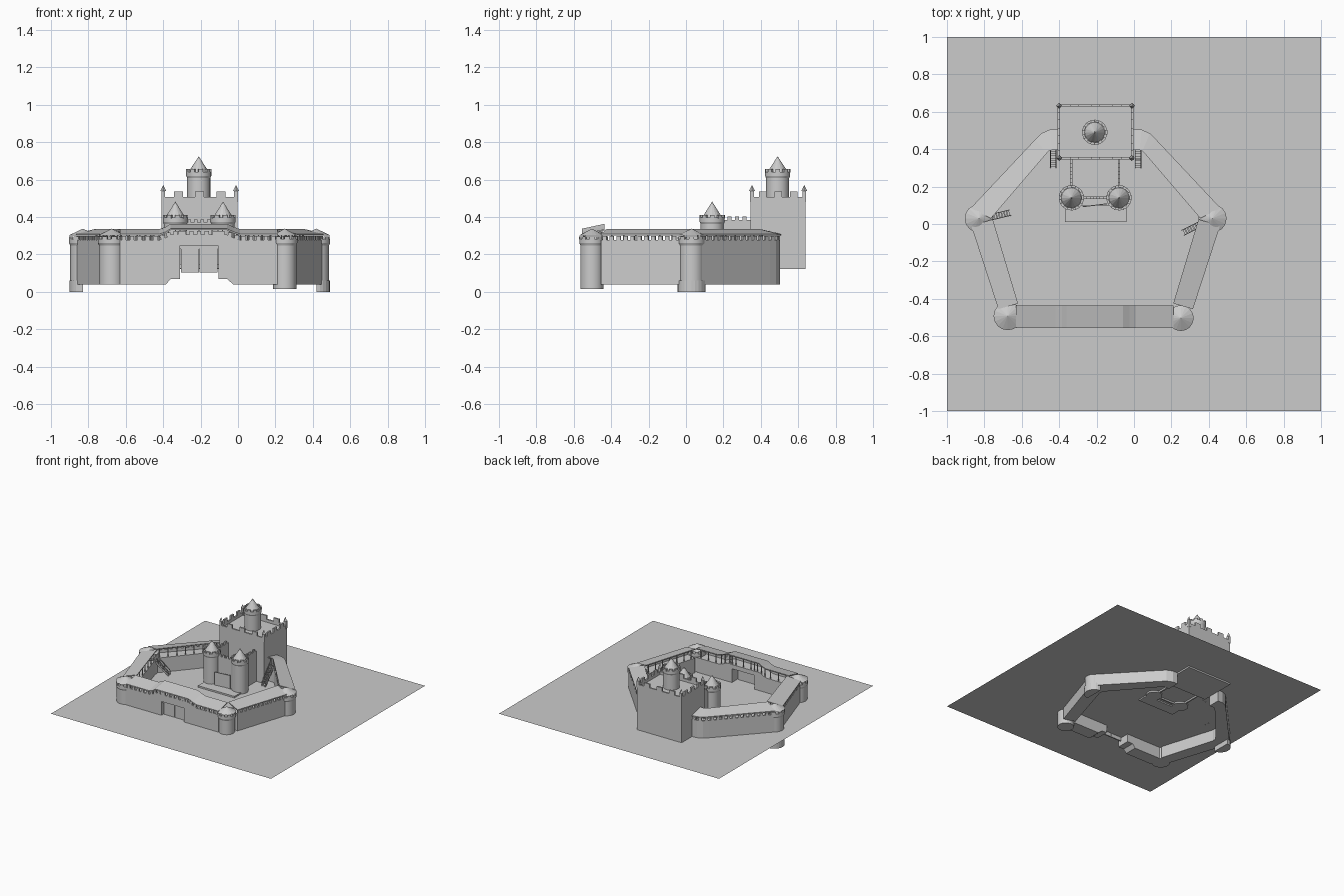
import bpy, bmesh, math
from mathutils import Vector, Matrix

if "Cube" in bpy.data.objects:
    bpy.data.objects.remove(bpy.data.objects["Cube"])

GROUND = 0.135
MID = -0.41            # x and mirrored x add up to this


def finish(bm, name, smooth=False):
    bmesh.ops.recalc_face_normals(bm, faces=bm.faces)
    me = bpy.data.meshes.new(name)
    bm.to_mesh(me)
    bm.free()
    ob = bpy.data.objects.new(name, me)
    bpy.context.collection.objects.link(ob)
    if smooth:
        bpy.ops.object.select_all(action='DESELECT')
        ob.select_set(True)
        bpy.context.view_layer.objects.active = ob
        bpy.ops.object.shade_smooth_by_angle(angle=math.radians(30))
    return ob


def box(bm, x0, x1, y0, y1, z0, z1):
    m = Matrix.Translation(((x0 + x1) / 2, (y0 + y1) / 2, (z0 + z1) / 2))
    bmesh.ops.create_cube(bm, size=1, matrix=m @ Matrix.Diagonal((x1 - x0, y1 - y0, z1 - z0, 1)))


def turned_box(bm, c, size, ang, pitch=0.0):
    m = Matrix.Translation(c) @ Matrix.Rotation(ang, 4, 'Z') @ Matrix.Rotation(pitch, 4, 'Y')
    bmesh.ops.create_cube(bm, size=1, matrix=m @ Matrix.Diagonal((*size, 1)))


def cone(bm, x, y, z0, z1, r0, r1, n=32, caps=True):
    bmesh.ops.create_cone(bm, cap_ends=caps, segments=n, radius1=r0, radius2=r1,
                          depth=z1 - z0, matrix=Matrix.Translation((x, y, (z0 + z1) / 2)))


def loft(bm, rings):
    vs = [[bm.verts.new(p) for p in r] for r in rings]
    for a, b in zip(vs, vs[1:]):
        for i in range(len(a)):
            j = (i + 1) % len(a)
            bm.faces.new((a[i], a[j], b[j], b[i]))
    bm.faces.new(vs[0])
    bm.faces.new(vs[-1])


def spaced(a, b, step):
    n = max(1, round((b - a).length / step))
    return [a.lerp(b, (i + 0.5) / n) for i in range(n)]


def curtain(name, stations, posts=True):
    """Stations: outer xy, inner xy, wall bottom, lift of the upper parts."""
    def section(fo, fi, zo0, zo1, zi0, zi1, use_bottom=False):
        out = []
        for o, i, bot, dz in stations:
            o, i = Vector(o), Vector(i)
            p, q = o.lerp(i, fo), o.lerp(i, fi)
            lo_o, lo_i = (bot, bot) if use_bottom else (zo0 + dz, zi0 + dz)
            out.append([(*p, lo_o), (*p, zo1 + dz), (*q, zi1 + dz), (*q, lo_i)])
        return out
    bm = bmesh.new()
    loft(bm, section(.03, .92, 0, .255, 0, .255, True))
    loft(bm, section(.03, .15, .25, .278, .25, .278))
    finish(bm, name + "_wall")
    bm = bmesh.new()
    loft(bm, section(0, 1, .302, .31, .328, .336))
    finish(bm, name + "_roof")
    # merlons outside, roof posts and rail inside
    bm = bmesh.new()
    for s, t in zip(stations, stations[1:]):
        for f, step, dims, zc in ((.09, .04, (.022, .013, .022), .287), (.88, .065, (.006, .006, .08), .292)):
            if f > .5 and not posts:
                continue
            a = Vector((*Vector(s[0]).lerp(Vector(s[1]), f), zc + s[3]))
            b = Vector((*Vector(t[0]).lerp(Vector(t[1]), f), zc + t[3]))
            d = b - a
            ang = math.atan2(d.y, d.x)
            for p in spaced(a, b, step):
                turned_box(bm, p, dims, ang)
    finish(bm, name + "_merlons_and_posts")


def round_tower(name, x, y, r, z0, z1, tip, cone_r, cone_z):
    bm = bmesh.new()
    crown = z1 - .035
    cone(bm, x, y, z0, crown - .012, r * .92, r * .92)
    cone(bm, x, y, crown - .012, crown, r * .92, r)
    cone(bm, x, y, crown, z1 - .013, r, r)
    finish(bm, name, True)
    bm = bmesh.new()
    for k in range(9):
        a = math.tau * k / 9
        turned_box(bm, (x + (r - .006) * math.cos(a), y + (r - .006) * math.sin(a), z1 - .008),
                   (.012, r * .38, .018), a)
    finish(bm, name + "_merlons")
    bm = bmesh.new()
    cone(bm, x, y, cone_z, tip, cone_r, 0, 16)
    finish(bm, name + "_roof")


def stair(name, foot, head, width=.03):
    a, b = Vector(foot), Vector(head)
    d = b - a
    ang = math.atan2(d.y, d.x)
    pitch = -math.atan2(d.z, d.xy.length)
    side = Vector((-math.sin(ang), math.cos(ang), 0)) * width / 2
    bm = bmesh.new()
    for s in (-1, 1):
        turned_box(bm, (a + b) / 2 + side * s, (d.length, .004, .012), ang, pitch)
        turned_box(bm, (a + b) / 2 + side * s + Vector((0, 0, .035)), (d.length, .004, .004), ang, pitch)
        for k in range(4):
            turned_box(bm, a.lerp(b, k / 3) + side * s + Vector((0, 0, .017)), (.004, .004, .036), ang)
    for k in range(9):
        turned_box(bm, a.lerp(b, (k + .5) / 9), (.012, width, .004), ang)
    finish(bm, name)


# terrain
bm = bmesh.new()
bmesh.ops.create_grid(bm, x_segments=1, y_segments=1, size=1, matrix=Matrix.Translation((0, 0, GROUND)))
finish(bm, "ground_sheet")

# side and rear curtain walls, mirrored
left_runs = {
    "side": [((-.87, -.01), (-.755, .025), .04, 0), ((-.725, -.455), (-.62, -.425), .04, 0)],
    "rear": [((-.873, .085), (-.765, .03), .04, 0), ((-.53, .45), (-.465, .38), .04, 0),
             ((-.495, .485), (-.455, .39), .04, 0), ((-.45, .505), (-.44, .395), .04, 0),
             ((-.405, .507), (-.405, .395), .04, 0)],
}
for key, run in left_runs.items():
    curtain(key + "_left", run)
    curtain(key + "_right", [((MID - o[0], o[1]), (MID - i[0], i[1]), z, d) for o, i, z, d in run])

# front wall rising over the gate
front = [(-.63, .04, 0), (-.42, .04, 0), (-.385, .04, .012), (-.36, .07, .028), (-.31, .07, .028),
         (-.309, .248, .028), (-.106, .248, .028), (-.105, .07, .028), (-.06, .07, .028),
         (-.025, .04, .012), (.01, .04, 0), (.21, .04, 0)]
curtain("front", [((x, -.555), (x, -.435), z, d) for x, z, d in front])

# gate leaves and frame
bm = bmesh.new()
for x0, x1 in ((-.305, -.209), (-.206, -.11)):
    box(bm, x0, x1, -.525, -.515, .105, .248)
box(bm, -.31, -.105, -.53, -.51, .23, .25)
finish(bm, "gate")

# corner towers
for name, x, y, r, z0 in (("front_left", -.675, -.492, .074, .04), ("front_right", .25, -.503, .067, .015),
                          ("left", -.829, .03, .074, .04), ("right", .419, .03, .074, .04)):
    round_tower(name + "_tower", x, y, r, z0, .296, .338, r + .002, .302)
# outer half footings of the side towers
for name, x, s in (("left", -.829, -1), ("right", .419, 1)):
    bm = bmesh.new()
    arc = [(x + s * .072 * math.cos(t), .03 + .075 * math.sin(t))
           for t in [math.pi * (k / 12 - .5) for k in range(13)]]
    loft(bm, [[(px, py, z) for px, py in arc] for z in (0, .06)])
    finish(bm, name + "_tower_footing")

# keep
X0, X1, Y0, Y1, T = -.408, -.003, .345, .64, .013
bm = bmesh.new()
box(bm, X0 + .003, X1 - .003, Y0 + .003, Y1 - .003, .122, .485)
for x in (X0, X1 - T):
    box(bm, x, x + T, Y0, Y1, .122, .508)
for y in (Y0, Y1 - T):
    box(bm, X0 + T, X1 - T, y, y + T, .122, .508)
finish(bm, "keep")
bm = bmesh.new()
for f in (.22, .5, .78):
    cx, cy = X0 + f * (X1 - X0), Y0 + f * (Y1 - Y0)
    for y in (Y0, Y1 - T):
        box(bm, cx - .024, cx + .024, y, y + T, .505, .538)
    for x in (X0, X1 - T):
        box(bm, x, x + T, cy - .02, cy + .02, .505, .538)
for x in (X0 + .008, X1 - .008):
    for y in (Y0 + .008, Y1 - .008):
        box(bm, x - .01, x + .01, y - .01, y + .01, .48, .54)
        cone(bm, x, y, .54, .572, .016, 0, 4)
finish(bm, "keep_merlons_and_pinnacles")
round_tower("keep_turret", -.21, .49, .067, .48, .655, .725, .054, .642)

# inner gatehouse
for name, x in (("inner_tower_left", -.335), ("inner_tower_right", -.08)):
    round_tower(name, x, .14, .067, .122, .41, .483, .054, .397)
bm = bmesh.new()
for x in (-.335, -.08):
    box(bm, x - .006, x + .006, .19, .35, .122, .385)
    for k in range(3):
        box(bm, x - .006, x + .006, .222 + k * .04, .244 + k * .04, .38, .403)
box(bm, -.29, -.13, .134, .146, .122, .37)
for k in range(4):
    box(bm, -.268 + k * .034, -.25 + k * .034, .134, .146, .365, .388)
finish(bm, "inner_walls")

# threshold slab and half-open door
bm = bmesh.new()
box(bm, -.37, -.04, .01, .1, .125, .148)
finish(bm, "threshold_slab")
bm = bmesh.new()
turned_box(bm, (-.21, .1, .2), (.13, .005, .11), .12)
finish(bm, "inner_door")

# stairs to the wall walk
stair("stair_left", (-.665, .06, GROUND), (-.79, .03, .257))
stair("stair_right", (.265, -.045, GROUND), (.385, .015, .257))
stair("stair_rear_left", (-.432, .305, GROUND), (-.432, .41, .257))
stair("stair_rear_right", (.022, .3, GROUND), (.022, .41, .257))
